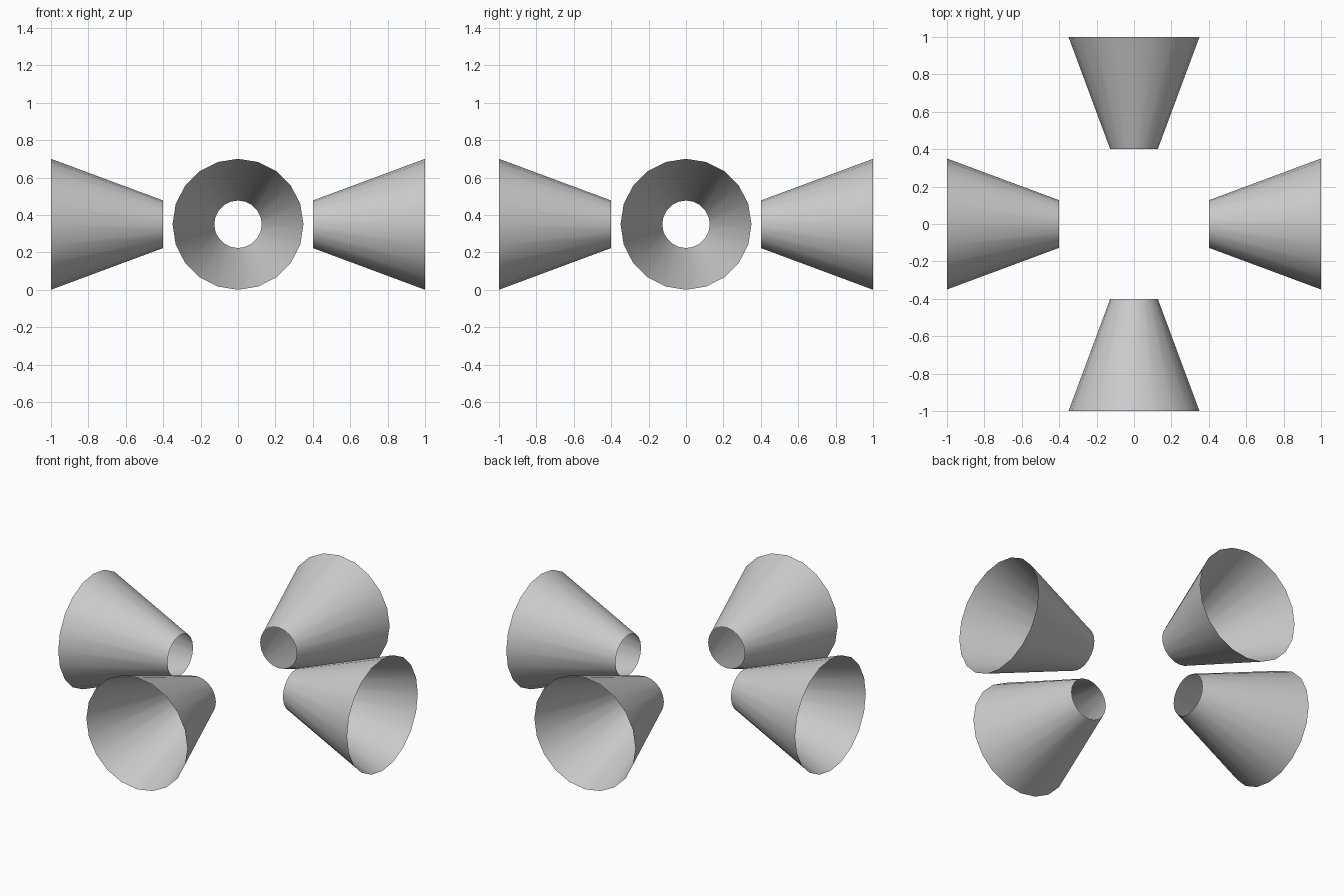
import bpy
from math import pi, sin, cos

if "Cube" in bpy.data.objects:
    bpy.data.objects.remove(bpy.data.objects["Cube"])

SIDES = 20
R_WIDE, R_NARROW = 0.35, 0.127
D_NEAR, D_FAR = 0.40, 1.0


def open_cone(name, turn):
    """Open-ended tapered funnel lying along +x, turned around the z axis."""
    verts = [(d, r * sin(2 * pi * i / SIDES), R_WIDE + r * cos(2 * pi * i / SIDES))
             for d, r in ((D_NEAR, R_NARROW), (D_FAR, R_WIDE)) for i in range(SIDES)]
    faces = [(i, SIDES + i, SIDES + (i + 1) % SIDES, (i + 1) % SIDES)
             for i in range(SIDES)]
    mesh = bpy.data.meshes.new(name)
    mesh.from_pydata(verts, [], [f[::-1] for f in faces])
    mesh.polygons.foreach_set("use_smooth", [True] * SIDES)
    mesh.update()
    obj = bpy.data.objects.new(name, mesh)
    obj.rotation_euler.z = turn
    bpy.context.collection.objects.link(obj)


# Four funnels pointing their wide mouths outward
for k, side in enumerate(("right", "back", "left", "front")):
    open_cone(side + "_funnel", k * pi / 2)
